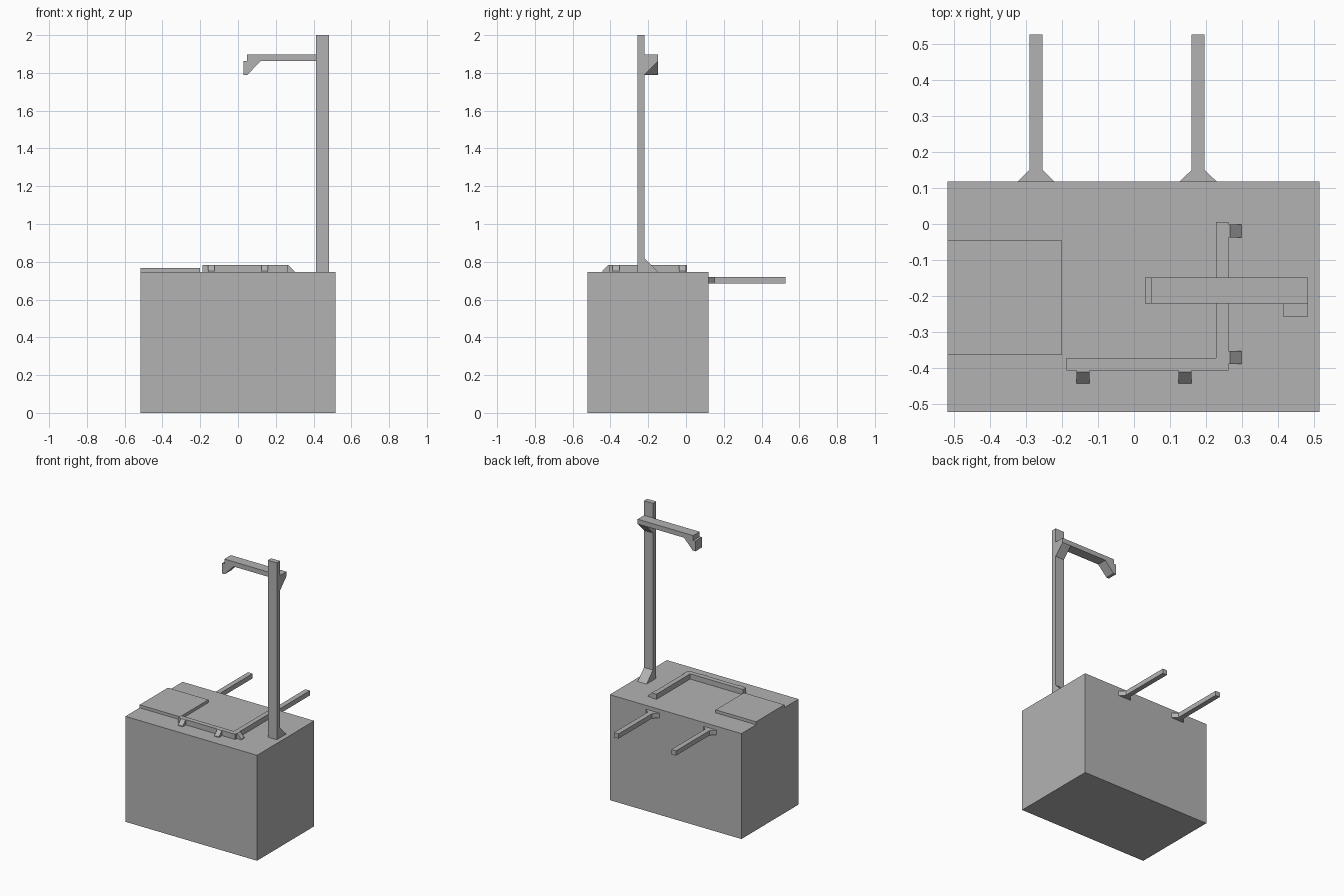
import bpy
import bmesh
from mathutils import Vector

if "Cube" in bpy.data.objects:
    bpy.data.objects.remove(bpy.data.objects["Cube"], do_unlink=True)

grey = bpy.data.materials.new("plain grey")
grey.use_nodes = True
colour = (0.45, 0.45, 0.45, 1)
grey.diffuse_color = colour
grey.node_tree.nodes["Principled BSDF"].inputs["Base Color"].default_value = colour


def prism(name, profile, axis, start, end):
    """Extrude a 2D profile along an axis; profile uses the other two axes in xyz order."""
    bm = bmesh.new()
    verts = []
    for p in profile:
        co = list(p)
        co.insert(axis, start)
        verts.append(bm.verts.new(co))
    face = bm.faces.new(verts)
    extruded = bmesh.ops.extrude_face_region(bm, geom=[face])["geom"]
    shift = Vector((0, 0, 0))
    shift[axis] = end - start
    bmesh.ops.translate(bm, vec=shift,
                        verts=[v for v in extruded if isinstance(v, bmesh.types.BMVert)])
    bmesh.ops.recalc_face_normals(bm, faces=bm.faces)
    mesh = bpy.data.meshes.new(name)
    bm.to_mesh(mesh)
    bm.free()
    mesh.materials.append(grey)
    obj = bpy.data.objects.new(name, mesh)
    bpy.context.collection.objects.link(obj)
    return obj


def box(name, x0, x1, y0, y1, z0, z1):
    return prism(name, [(x0, y0), (x1, y0), (x1, y1), (x0, y1)], 2, z0, z1)


TOP = 0.747
BACK = 0.118
RAIL_TOP = 0.784

# Cabinet and raised pad
box("cabinet", -0.517, 0.515, -0.522, BACK, 0, TOP)
box("pad", -0.517, -0.2, -0.363, -0.046, TOP, 0.768)

# Post with a triangular gusset at its foot
POST = (0.413, 0.483)
box("post", *POST, -0.256, -0.22, TOP, 2)
prism("post_gusset", [(-0.222, TOP), (-0.148, TOP), (-0.222, 0.821)], 0, *POST)

# Overhead arm, its gusset and the angled tip
box("arm", 0.047, POST[1], -0.22, -0.148, 1.863, 1.897)
prism("arm_gusset", [(-0.22, 1.863), (-0.148, 1.863), (-0.22, 1.79)], 0, *POST)
prism("arm_tip", [(0.03, 1.863), (0.03, 1.79), (0.05, 1.79), (0.12, 1.863)],
      1, -0.22, -0.148)

# L-shaped guide rail
prism("guide_rail", [(-0.187, -0.406), (0.262, -0.406), (0.262, 0.005),
                     (0.228, 0.005), (0.228, -0.372), (-0.187, -0.372)], 2, TOP, RAIL_TOP)


# Wedge blocks bracing the rail
def wedge(edge, direction):
    return [(edge, TOP), (edge, RAIL_TOP), (edge + direction * 0.004, RAIL_TOP),
            (edge + direction * 0.036, TOP + 0.005), (edge + direction * 0.036, TOP)]


for i, x in enumerate((-0.142, 0.142)):
    prism(f"front_wedge_{i + 1}", wedge(-0.406, -1), 0, x - 0.018, x + 0.018)
for i, y in enumerate((-0.371, -0.019)):
    prism(f"side_wedge_{i + 1}", wedge(0.262, 1), 1, y - 0.018, y + 0.018)

# Rear rods with flared roots
for side, x in (("right", -0.272), ("left", 0.178)):
    prism(f"{side}_rear_rod",
          [(x - 0.051, BACK), (x + 0.051, BACK), (x + 0.018, 0.15), (x + 0.018, 0.526),
           (x - 0.018, 0.526), (x - 0.018, 0.15)], 2, 0.686, 0.72)
